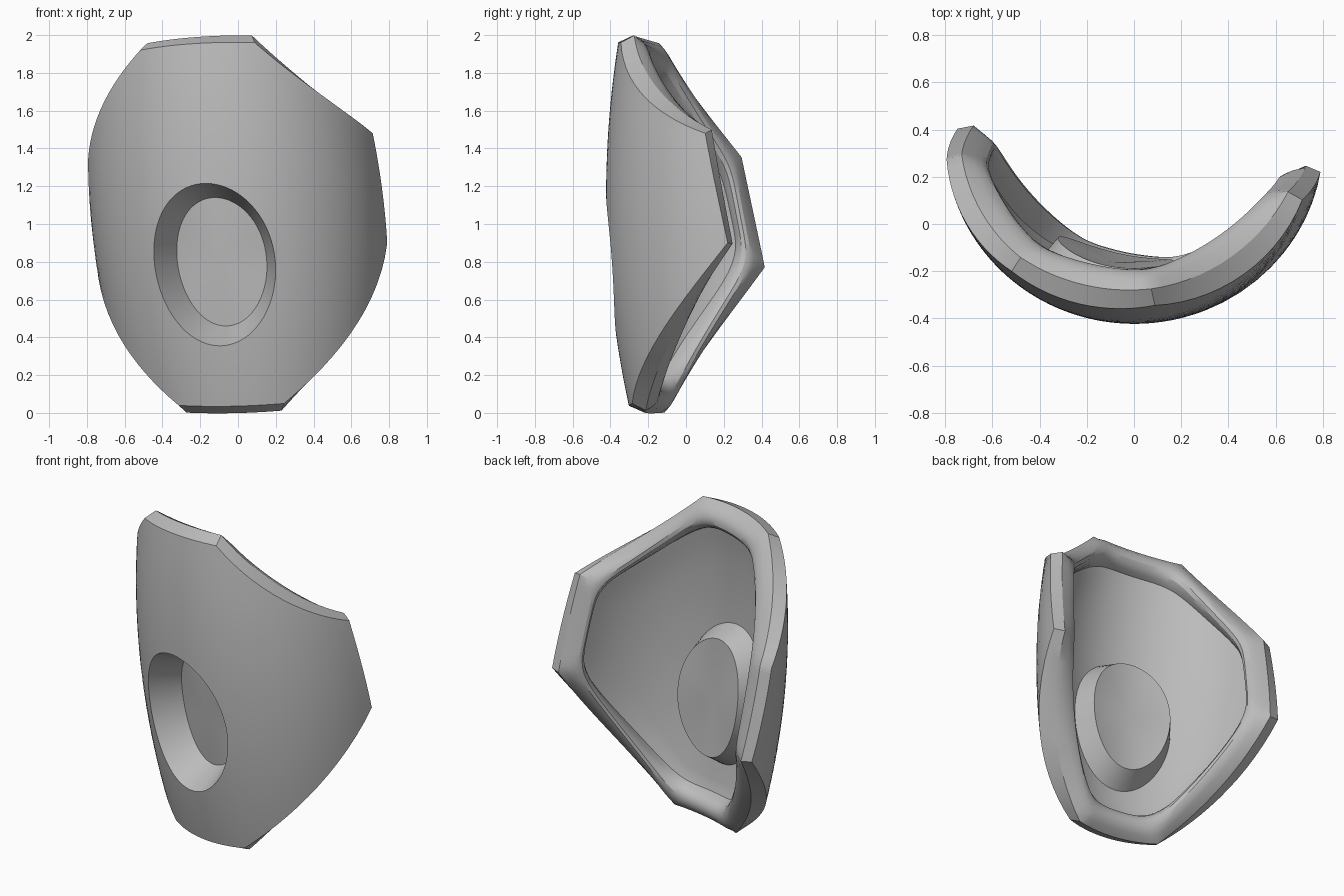
import bpy, bmesh
from math import sin, cos, atan2, pi
from mathutils import Vector

cube = bpy.data.objects.get("Cube")
if cube:
    bpy.data.objects.remove(cube, do_unlink=True)

grey = bpy.data.materials.new("plain grey")
grey.use_nodes = True
grey.diffuse_color = (0.5, 0.5, 0.5, 1)
grey.node_tree.nodes["Principled BSDF"].inputs["Base Color"].default_value = (0.5, 0.5, 0.5, 1)

STEPS = 14              # points along each side of the outline
DISH = (-0.212, 0.785)  # dish centre: angle round the shell, height

# Outline corners: angle round the shell, height, bow of the side that follows
corners = [(-0.69, 1.92, 0.015), (0.2, 1.96, -0.055), (1.235, 1.48, 0), (1.396, 0.9, -0.06),
           (0.25, 0.05, -0.01), (-0.63, 0.04, -0.05), (-1.635, 0.78, 0), (-1.463, 1.34, 0.02)]


def shell(angle, z, depth):
    """Point on the bulging, slightly leaning shell, sunk by depth."""
    r = 0.778 - 0.0975 * (z - 1.15) ** 2 - depth
    return Vector((0.022 - 0.07 * (z - 0.85) + 1.015 * r * sin(angle), 0.355 - r * cos(angle), z))


def scaled(ring, sa, sz):
    return [(a * sa, 1 + (z - 1) * sz) for a, z in ring]


def blend(r1, r2, t):
    return [(a[0] + (b[0] - a[0]) * t, a[1] + (b[1] - a[1]) * t) for a, b in zip(r1, r2)]


def place(ring, depth):
    return [shell(a, z, depth) for a, z in ring]


def straightened(points, amount):
    """Pull each side of a ring toward the straight line between its corners."""
    out = []
    for s in range(0, len(points), STEPS):
        start, end = points[s], points[(s + STEPS) % len(points)]
        out += [points[s + i].lerp(start.lerp(end, i / STEPS), amount) for i in range(STEPS)]
    return out


def rounded(points, passes):
    for _ in range(passes):
        points = [(points[i - 1] + p * 2 + points[(i + 1) % len(points)]) / 4
                  for i, p in enumerate(points)]
    return points


outline = []
for (a, z, bow), (b, w, _) in zip(corners, corners[1:] + corners[:1]):
    for i in range(STEPS):
        t = i / STEPS
        outline.append((a + (b - a) * t, z + (w - z) * t + bow * 4 * t * (1 - t)))
directions = [atan2(z - DISH[1], a - DISH[0]) for a, z in outline]


def ellipse(ra, rz, height=DISH[1]):
    return [(DISH[0] + ra * cos(d), height + rz * sin(d)) for d in directions]


# Front: curved dish floor, dish mouth, outer skin
FRONT_FLOOR, BACK_FLOOR = 0.2, 0.235
mouth = ellipse(0.435, 0.43)
rings = [place(ellipse(0.435, 0.34, 0.8), FRONT_FLOOR)]
rings += [place(blend(mouth, outline, i / 12), 0) for i in range(13)]

# Edge face, flat rim and rolled lip: angle scale, height scale, depth, straightness, rounding
for sa, sz, depth, straight, passes in [
        (1.015, 1.04, 0.065, 0.2, 0), (0.995, 1.015, 0.11, 0.4, 1), (0.975, 0.985, 0.14, 0.5, 2),
        (0.96, 0.955, 0.157, 0.5, 4), (0.94, 0.925, 0.163, 0.45, 6),
        (0.92, 0.897, 0.155, 0.32, 8), (0.907, 0.877, 0.132, 0.15, 10)]:
    ring = place(scaled(outline, sa, sz), depth)
    rings.append(rounded(straightened(ring, straight), passes))

# Inner skin and raised boss behind the dish
recess = scaled(outline, 0.9, 0.865)
base = ellipse(0.48, 0.44)
rings += [rounded(place(blend(recess, base, i / 10), 0.1), max(0, 11 - 4 * i)) for i in range(11)]
rings.append(place(ellipse(0.48, 0.37, 0.8), BACK_FLOOR))

bm = bmesh.new()
loops = [[bm.verts.new(p) for p in ring] for ring in rings]
count = len(outline)
for lo, hi in zip(loops, loops[1:]):
    for i in range(count):
        j = (i + 1) % count
        bm.faces.new((lo[i], lo[j], hi[j], hi[i]))
for loop, depth in ((loops[0], FRONT_FLOOR), (loops[-1], BACK_FLOOR)):
    hub = bm.verts.new(shell(DISH[0], 0.8, depth))
    for i in range(count):
        bm.faces.new((loop[i], loop[(i + 1) % count], hub))
bmesh.ops.recalc_face_normals(bm, faces=bm.faces)

mesh = bpy.data.meshes.new("curved_guard")
bm.to_mesh(mesh)
bm.free()
mesh.materials.append(grey)
guard = bpy.data.objects.new("curved_guard", mesh)
bpy.context.collection.objects.link(guard)
bpy.context.view_layer.objects.active = guard
guard.select_set(True)
bpy.ops.object.shade_smooth_by_angle(angle=pi / 6)
